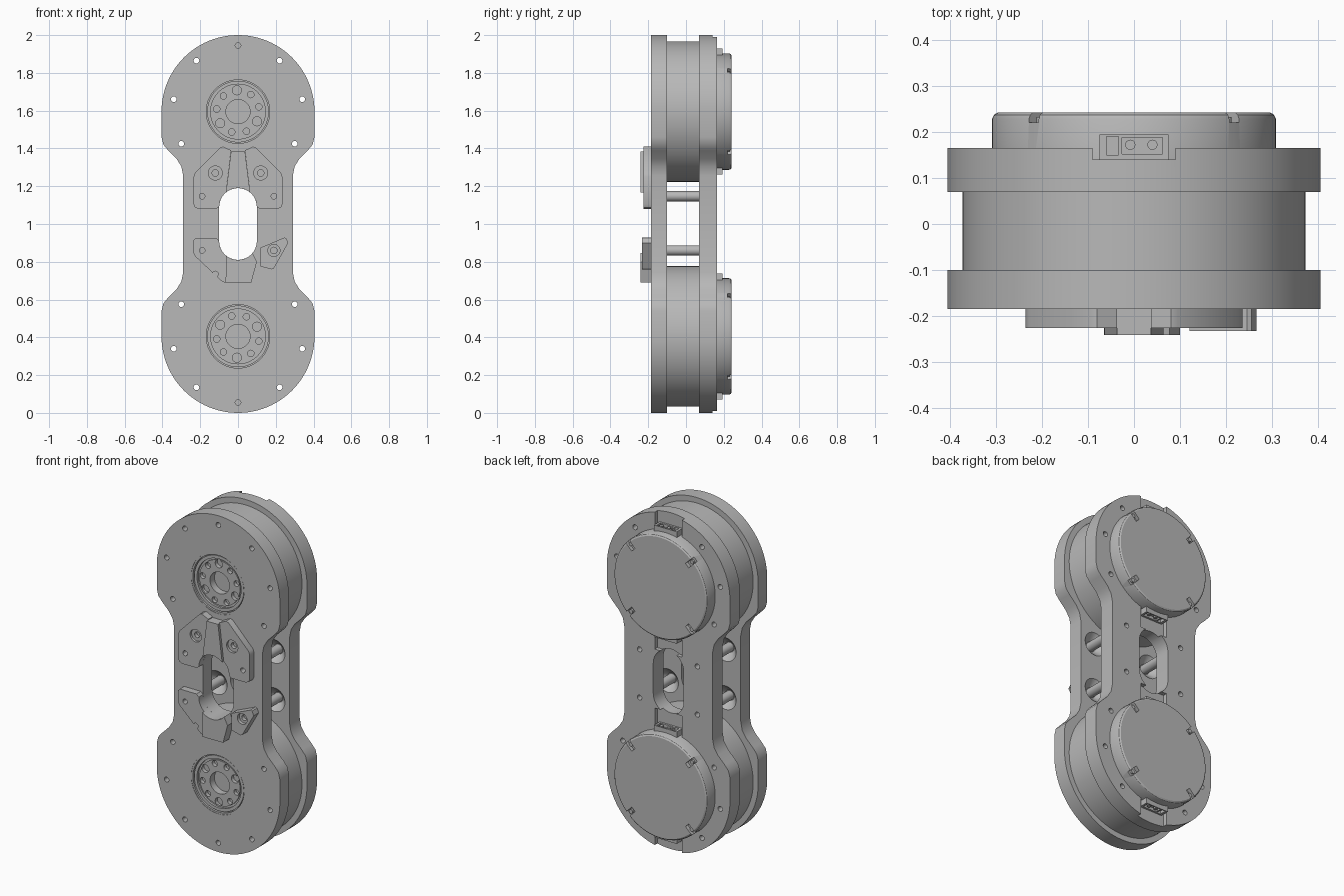
import bpy, bmesh
from math import pi, sin, cos, radians
from mathutils import Matrix, Vector

cube = bpy.data.objects.get("Cube")
if cube:
    bpy.data.objects.remove(cube, do_unlink=True)

grey = bpy.data.materials.new("machined_grey")
grey.use_nodes = True
grey.diffuse_color = (0.48, 0.48, 0.48, 1)
grey.node_tree.nodes["Principled BSDF"].inputs["Base Color"].default_value = grey.diffuse_color

R = 0.405                      # plate end radius, also the lower motor height
MOTORS = ((2 - R, 1), (R, -1))  # height, vertical flip
parts = []


def lathe(bm, x, z, profile, steps=32):
    """Spin (radius, y) points around a y axis through x, z."""
    vs = [bm.verts.new((x + r, y, z)) for r, y in profile]
    es = [bm.edges.new(p) for p in zip(vs, vs[1:])]
    bmesh.ops.spin(bm, geom=vs + es, cent=(x, 0, z), axis=(0, 1, 0),
                   angle=2 * pi, steps=steps)
    bmesh.ops.remove_doubles(bm, verts=bm.verts, dist=1e-5)


def cyl(bm, x, z, r, y0, y1, steps=32):
    lathe(bm, x, z, [(0, y0), (r, y0), (r, y1), (0, y1)], steps)


def prism(bm, pts, y0, y1):
    """Extrude an (x, z) outline from y0 to y1."""
    face = bm.faces.new([bm.verts.new((x, y0, z)) for x, z in pts])
    new = bmesh.ops.extrude_face_region(bm, geom=[face])["geom"]
    verts = [v for v in new if isinstance(v, bmesh.types.BMVert)]
    bmesh.ops.translate(bm, verts=verts, vec=(0, y1 - y0, 0))


def box(bm, centre, size, turn=0):
    m = Matrix.Translation(centre) @ Matrix.Rotation(turn, 4, "Y") @ Matrix.Diagonal((*size, 1))
    bmesh.ops.create_cube(bm, size=1, matrix=m)


def make(name, bm, keep=True):
    bmesh.ops.recalc_face_normals(bm, faces=bm.faces)
    me = bpy.data.meshes.new(name)
    bm.to_mesh(me)
    bm.free()
    me.materials.append(grey)
    ob = bpy.data.objects.new(name, me)
    bpy.context.collection.objects.link(ob)
    if keep:
        parts.append(ob)
    return ob


def cut(ob, bm):
    """Subtract a cutter mesh and bake the result."""
    tool = make("cutter", bm, False)
    tool.hide_render = True
    mod = ob.modifiers.new("cut", "BOOLEAN")
    mod.operation, mod.solver, mod.object = "DIFFERENCE", "EXACT", tool
    dg = bpy.context.evaluated_depsgraph_get()
    ob.data = bpy.data.meshes.new_from_object(ob.evaluated_get(dg))
    ob.modifiers.clear()
    bpy.data.objects.remove(tool, do_unlink=True)


def arc(cx, cz, r, a0, a1, n):
    return [(cx + r * cos(radians(a0 + (a1 - a0) * i / n)),
             cz + r * sin(radians(a0 + (a1 - a0) * i / n))) for i in range(n + 1)]


def flip(pts, sx=1, sz=1):
    return [(sx * x, 1 + sz * (z - 1)) for x, z in pts]


# Outline of both side plates
top = arc(0, 2 - R, R, 0, 90, 24)
waist = [(.29, 1.255), (.30, 1.305), (.325, 1.345), (.37, 1.39), (.395, 1.42), (.405, 1.46)]
quarter = waist + top
half = flip(quarter[:-1], 1, -1)[::-1] + quarter
outline = [(0, 0)] + half + flip(half, -1)[::-1][1:]
slot = arc(0, 1.09, .1, 0, 180, 16) + arc(0, .91, .1, 180, 360, 16)
RODS = [(sx * .19, 1 + d) for sx in (1, -1) for d in (.147, -.14)]
BOLTS = [(0, .35), (.22, .27), (-.22, .27), (.34, .065), (-.34, .065), (.3, -.17), (-.3, -.17)]


def bolt_holes(bm, with_end=True):
    for z, s in MOTORS:
        for x, dz in BOLTS[0 if with_end else 1:]:
            cyl(bm, x, z + s * dz, .015, -.4, .4, 16)


# Front plate with slot, bolt holes, hub openings and rod countersinks
bm = bmesh.new()
prism(bm, outline, -.185, -.10)
front_plate = make("front_plate", bm)
bm = bmesh.new()
prism(bm, slot, -.4, .4)
bolt_holes(bm)
for z, s in MOTORS:
    cyl(bm, 0, z, .178, -.4, .4, 64)
for x, z in RODS:
    lathe(bm, x, z, [(0, -.14), (.03, -.14), (.07, -.10), (.07, -.09), (0, -.09)])
cut(front_plate, bm)

# Back plate with the same slot, plus connector notches
bm = bmesh.new()
prism(bm, outline, .07, .165)
back_plate = make("back_plate", bm)
bm = bmesh.new()
prism(bm, slot, -.4, .4)
bolt_holes(bm, False)
for x, z in RODS:
    lathe(bm, x, z, [(0, .11), (.03, .11), (.07, .07), (.07, .06), (0, .06)])
    cyl(bm, x, z, .015, .13, .2, 16)
cut(back_plate, bm)
bm = bmesh.new()
for z, s in MOTORS:
    box(bm, (0, .2, z), (.18, .12, .84))
cut(back_plate, bm)

for z, s in MOTORS:
    tag = "upper" if s > 0 else "lower"

    # Motor body
    bm = bmesh.new()
    cyl(bm, 0, z, .372, -.105, .135, 96)
    body = make(tag + "_motor_body", bm)
    bm = bmesh.new()
    bolt_holes(bm, False)
    cyl(bm, 0, z + s * .35, .015, -.4, .1, 16)
    cut(body, bm)

    # Output hub with grooves and a ring of bolt holes
    bm = bmesh.new()
    lathe(bm, 0, z, [(0, -.13), (.064, -.13), (.064, -.172), (.134, -.172), (.134, -.165),
                     (.145, -.165), (.145, -.178), (.163, -.178), (.163, -.165), (.168, -.165),
                     (.168, -.183), (.179, -.183), (.179, -.10), (0, -.10)], 64)
    hub = make(tag + "_output_hub", bm)
    bm = bmesh.new()
    for i in range(9):
        a = radians(93 + 40 * i) * s
        cyl(bm, .113 * cos(a), z + .113 * sin(a), .017 if i % 3 else .024, -.3, -.15, 20)
    cut(hub, bm)

    # Rear cover with rounded rim and four screw recesses
    bm = bmesh.new()
    lathe(bm, 0, z, [(0, .13), (.308, .13), (.308, .228), (.304, .237), (.296, .242), (0, .242)], 96)
    cover = make(tag + "_rear_cover", bm)
    bm = bmesh.new()
    for k in range(4):
        a = pi / 4 + k * pi / 2
        box(bm, (.3 * cos(a), .25, z + .3 * sin(a)), (.1, .06, .03), -a)
    cut(cover, bm)
    bm = bmesh.new()
    for k in range(4):
        a = pi / 4 + k * pi / 2
        cyl(bm, .283 * cos(a), z + .283 * sin(a), .012, .21, .232, 16)
    make(tag + "_cover_screws", bm)

    # Connectors on the top and bottom of each motor
    for e in (1, -1):
        bm = bmesh.new()
        box(bm, (0, .166, z + e * .305), (.15, .056, .056))
        socket = make(tag + ("_top" if e > 0 else "_bottom") + "_connector", bm)
        bm = bmesh.new()
        box(bm, (-.047, .17, z + e * .33), (.026, .04, .03))
        box(bm, (.018, .17, z + e * .33), (.088, .036, .03))
        cut(socket, bm)
        bm = bmesh.new()
        for x in (-.008, .04):
            bmesh.ops.create_cone(bm, cap_ends=True, segments=16, radius1=.011, radius2=.011, depth=.03,
                                  matrix=Matrix.Translation((x, .172, z + e * .317)))
        make("connector_pins", bm)

# Spacer rods between the plates
bm = bmesh.new()
for x, z in RODS:
    cyl(bm, x, z, .027, -.145, .115)
make("spacer_rods", bm)

# Upper stop pads and the wedge between them
pad = [(-.08, 1.41), (-.095, 1.405), (-.228, 1.27), (-.235, 1.25), (-.235, 1.105), (-.228, 1.088),
       (-.21, 1.08), (-.115, 1.08), (-.10, 1.09)] + arc(0, 1.09, .1, 165, 130, 4) + [(-.037, 1.39)]
for sx, side in ((-1, "right"), (1, "left")):
    bm = bmesh.new()
    prism(bm, flip(pad, -sx), -.226, -.184)
    ob = make(side + "_upper_pad", bm)
    bm = bmesh.new()
    lathe(bm, sx * .12, 1.27, [(0, -.3), (.037, -.3), (.037, -.212), (.017, -.212), (.017, -.19), (0, -.19)])
    cyl(bm, sx * .19, 1.147, .015, -.3, -.19, 16)
    cut(ob, bm)
bm = bmesh.new()
prism(bm, [(-.037, 1.385)] + arc(0, 1.09, .1, 130, 50, 10) + [(.037, 1.385)], -.241, -.184)
make("upper_wedge", bm)

# Lower stop pads
bm = bmesh.new()
prism(bm, [(-.225, .925), (-.115, .925), (-.10, .91)] + arc(0, .91, .1, 190, 320, 12)
      + [(.07, .69), (-.07, .69), (-.09, .70), (-.228, .83), (-.235, .845), (-.235, .915)], -.226, -.184)
ob = make("lower_pad", bm)
bm = bmesh.new()
for x, z in ((-.19, .86), (-.12, .735)):
    cyl(bm, x, z, .015, -.3, -.19, 16)
cut(ob, bm)
bm = bmesh.new()
prism(bm, arc(0, .91, .1, 230, 320, 10) + [(.10, .80), (.07, .69), (-.065, .69)], -.241, -.184)
make("lower_wedge", bm)
bm = bmesh.new()
prism(bm, [(.12, .875), (.245, .928), (.255, .925), (.266, .90), (.19, .765), (.18, .76), (.12, .775)], -.232, -.184)
ob = make("lower_corner_pad", bm)
bm = bmesh.new()
lathe(bm, .19, .86, [(0, -.3), (.032, -.3), (.032, -.212), (.017, -.212), (.017, -.19), (0, -.19)])
cut(ob, bm)

# Smooth the round walls, keep the edges sharp
bpy.ops.object.select_all(action="DESELECT")
for ob in parts:
    ob.select_set(True)
bpy.context.view_layer.objects.active = parts[0]
bpy.ops.object.shade_smooth_by_angle(angle=radians(30))
